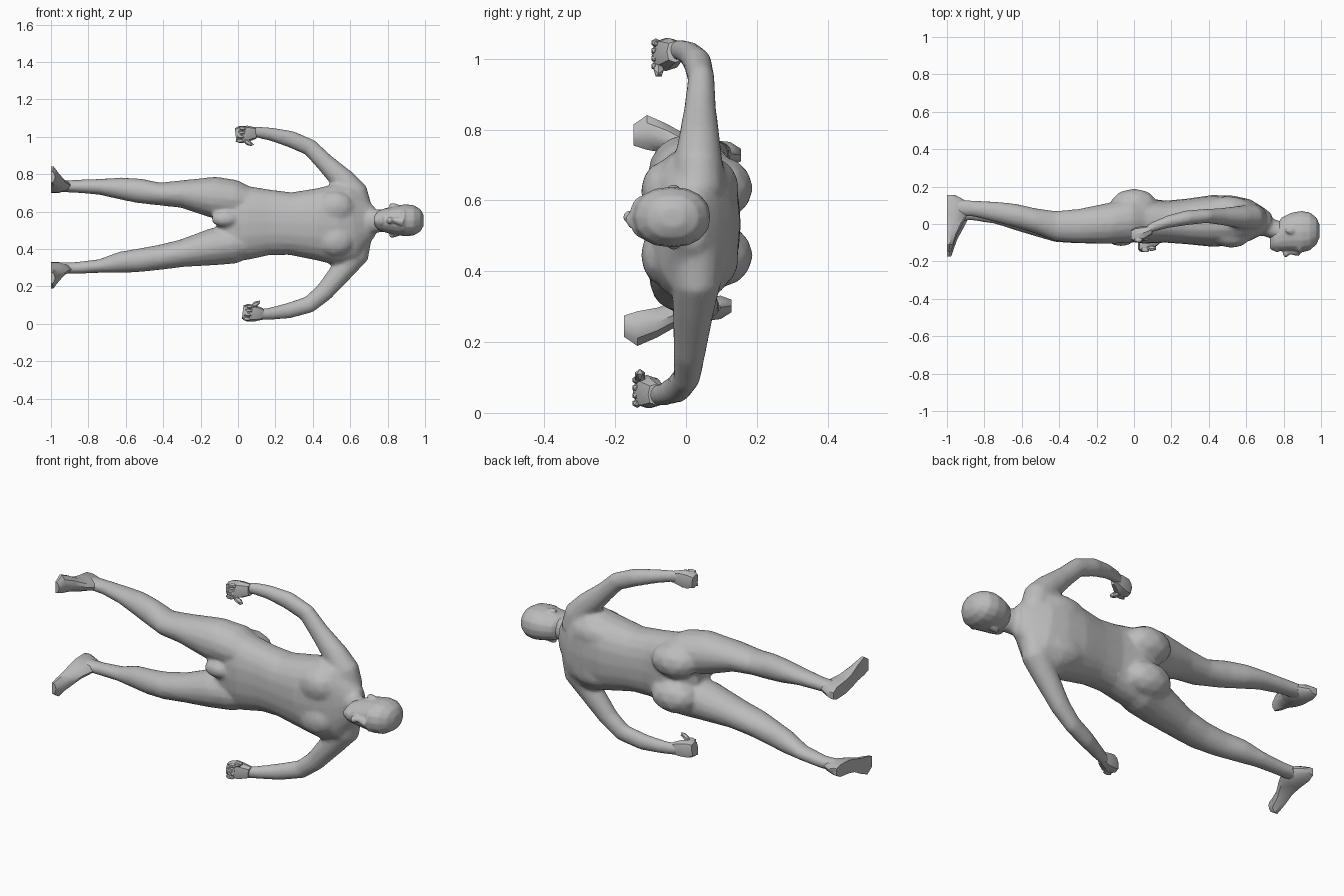
import bpy, bmesh, math
from mathutils import Vector, Matrix

skin = bpy.data.materials.new("plain_grey")
skin.diffuse_color = (0.5, 0.5, 0.5, 1)
MID = 0.55  # height of the body axis


def loft(bm, rings, sides=16, power=1.0):
    """Rings are (x, y, z, half depth in y, half width) strung along a path."""
    pts = [Vector(r[:3]) for r in rings]
    loops = []
    for i, (p, r) in enumerate(zip(pts, rings)):
        t = pts[min(i + 1, len(pts) - 1)] - pts[max(i - 1, 0)]
        t.y = 0
        side = t.normalized().cross(Vector((0, 1, 0)))
        loop = []
        for k in range(sides):
            a = 2 * math.pi * k / sides
            c, s = math.cos(a), math.sin(a)
            c = math.copysign(abs(c) ** power, c)
            s = math.copysign(abs(s) ** power, s)
            loop.append(bm.verts.new(p + Vector((0, r[3] * c, 0)) + side * (r[4] * s)))
        loops.append(loop)
    for a, b in zip(loops, loops[1:]):
        for k in range(sides):
            j = (k + 1) % sides
            bm.faces.new((a[k], a[j], b[j], b[k]))
    bm.faces.new(loops[0][::-1])
    bm.faces.new(loops[-1])


def box_rings(rows):
    """Turn (x, ymin, ymax, zmin, zmax) rows into loft rings."""
    return [(x, (a + b) / 2, (c + d) / 2, (b - a) / 2, (d - c) / 2) for x, a, b, c, d in rows]


def blob(bm, centre, size, turn=0, detail=2):
    m = Matrix.Translation(centre) @ Matrix.Rotation(turn, 4, 'Y') @ Matrix.Diagonal((*size, 1))
    bmesh.ops.create_icosphere(bm, subdivisions=detail, radius=1, matrix=m)


def finish(name, bm, angle):
    bmesh.ops.recalc_face_normals(bm, faces=bm.faces[:])
    mesh = bpy.data.meshes.new(name)
    bm.to_mesh(mesh)
    bm.free()
    mesh.materials.append(skin)
    ob = bpy.data.objects.new(name, mesh)
    bpy.context.collection.objects.link(ob)
    bpy.ops.object.select_all(action='DESELECT')
    ob.select_set(True)
    bpy.context.view_layer.objects.active = ob
    bpy.ops.object.shade_smooth_by_angle(angle=math.radians(angle))
    return ob


def fuse(ob, voxel, rounds, keep):
    """Weld overlapping parts into one skin."""
    m = ob.modifiers.new("weld", 'REMESH')
    m.mode, m.voxel_size, m.use_smooth_shade = 'VOXEL', voxel, True
    m = ob.modifiers.new("soften", 'SMOOTH')
    m.factor, m.iterations = 0.5, rounds
    m = ob.modifiers.new("thin_out", 'DECIMATE')
    m.ratio = keep


# Body: torso
bm = bmesh.new()
loft(bm, box_rings([
    (-.11, -.06, .06, .49, .61), (-.04, -.09, .12, .37, .72), (.05, -.105, .14, .34, .737),
    (.17, -.10, .125, .367, .717), (.28, -.108, .135, .368, .703), (.42, -.122, .155, .34, .725),
    (.53, -.115, .152, .31, .75), (.62, -.09, .132, .33, .75), (.69, -.055, .09, .42, .67),
    (.735, -.03, .055, .47, .62)]), 20, .85)
# Neck
loft(bm, [(.64, .02, .545, .07, .10), (.70, -.005, .547, .062, .072),
          (.75, -.03, .55, .055, .062), (.82, -.05, .553, .055, .06)])
for s in (-1, 1):
    blob(bm, (.0, .10, MID - .01 + s * .095), (.13, .09, .09))          # buttocks
    blob(bm, (.52, -.07, MID - .015 + s * .09), (.10, .058, .085))      # chest
    blob(bm, (.50, .09, MID - .015 + s * .10), (.13, .06, .08))         # shoulder blades
blob(bm, (-.07, -.075, .56), (.075, .045, .045))                        # groin

# Legs
loft(bm, box_rings([
    (-.96, .04, .135, .705, .765), (-.86, .04, .125, .70, .77), (-.74, .01, .12, .69, .775),
    (-.63, -.02, .108, .665, .782), (-.53, -.05, .085, .645, .777), (-.42, -.092, .07, .633, .755),
    (-.30, -.102, .08, .62, .768), (-.13, -.107, .115, .565, .787), (-.02, -.10, .14, .558, .77),
    (.10, -.07, .11, .58, .71)]))
loft(bm, box_rings([
    (-.96, .01, .10, .27, .33), (-.87, .02, .095, .266, .33), (-.74, 0, .092, .272, .345),
    (-.63, -.035, .082, .272, .385), (-.53, -.065, .062, .276, .402), (-.42, -.097, .057, .288, .422),
    (-.30, -.104, .067, .303, .45), (-.13, -.107, .11, .312, .512), (-.02, -.10, .14, .322, .53),
    (.10, -.07, .11, .37, .50)]))

# Arms
loft(bm, [(.63, .035, .62, .075, .085), (.615, .035, .70, .07, .08), (.565, .037, .765, .06, .065),
          (.465, .04, .862, .045, .05), (.385, .043, .943, .038, .046), (.28, .033, .988, .04, .045),
          (.18, .012, 1.013, .034, .036), (.10, -.015, 1.025, .027, .031), (.04, -.05, 1.02, .022, .03)])
loft(bm, [(.63, .03, .46, .075, .085), (.62, .03, .37, .07, .08), (.57, .022, .30, .06, .063),
          (.46, .01, .168, .045, .05), (.38, .003, .103, .038, .046), (.27, -.022, .07, .038, .042),
          (.18, -.055, .055, .032, .034), (.12, -.08, .05, .026, .03), (.07, -.11, .055, .022, .03)])
body = finish("body", bm, 40)
fuse(body, .011, 4, .4)

# Head: skull and jaw, brow, nose, lips and ears
bm = bmesh.new()
loft(bm, [(x, (a + b) / 2, .553, (b - a) / 2, w) for x, a, b, w in [
    (.728, -.128, -.07, .025), (.75, -.14, -.02, .052), (.79, -.145, .035, .066),
    (.84, -.146, .06, .077), (.895, -.152, .07, .086), (.94, -.142, .062, .081),
    (.975, -.11, .035, .06), (.993, -.07, -.005, .028)]], 16, .9)
blob(bm, (.885, -.128, .553), (.016, .032, .062))
blob(bm, (.765, -.138, .553), (.014, .014, .028))
blob(bm, (.742, -.122, .553), (.018, .02, .025))
bmesh.ops.create_cone(bm, cap_ends=True, segments=6, radius1=.026, radius2=.010, depth=.085,
                      matrix=Matrix.Translation((.842, -.148, .553)) @ Matrix.Rotation(math.radians(102), 4, 'Y')
                      @ Matrix.Rotation(math.pi, 4, 'X'))
blob(bm, (.812, -.157, .553), (.016, .022, .021))
for s in (-1, 1):
    blob(bm, (.84, -.035, .553 + s * .078), (.034, .02, .012), s * .25)
head = finish("head", bm, 40)
fuse(head, .007, 2, .4)

# Feet: flat sole, sloping instep, wide toes; rows are (y, top x, z, half width)
FOOT = [(.155, -.955, .728, .018), (.125, -.90, .732, .033), (.05, -.89, .738, .036),
        (.0, -.915, .75, .036), (-.055, -.945, .775, .042), (-.11, -.965, .792, .049),
        (-.148, -.978, .785, .03)]
for name, flip, shift in (("left_foot", False, 0), ("right_foot", True, -.027)):
    bm = bmesh.new()
    loops = []
    for y, top, z, w in FOOT:
        z = 1.03 - z if flip else z
        h = top + 1
        shape = [(-1, 0), (-1, .4), (-.55, .85), (0, 1), (.55, .85), (1, .4), (1, 0)]
        loops.append([bm.verts.new((-1 + h * v, y + shift, z + u * w)) for u, v in shape])
    for a, b in zip(loops, loops[1:]):
        for k in range(7):
            j = (k + 1) % 7
            bm.faces.new((a[k], a[j], b[j], b[k]))
    bm.faces.new(loops[0])
    bm.faces.new(loops[-1])
    finish(name, bm, 35)

# Hands: closed fists with curled fingers and a thumb
for name, c, s in (("left_fist", Vector((.037, -.055, 1.012)), 1),
                   ("right_fist", Vector((.075, -.108, .06)), -1)):
    bm = bmesh.new()
    x, y, z = c
    loft(bm, [(x + .06, y + .025, z + s * .008, .024, .03), (x + .02, y + .008, z + s * .005, .036, .042),
              (x - .025, y - .002, z, .04, .047), (x - .05, y - .004, z - s * .003, .028, .036)], 8, .7)
    for k in range(4):
        blob(bm, (x - .026 + k * .004, y - .03, z + (k - 1.5) * .022), (.026, .015, .013), 0, 1)
    blob(bm, (x + .018, y - .022, z - s * .044), (.034, .016, .015), s * .5, 1)
    finish(name, bm, 35)
